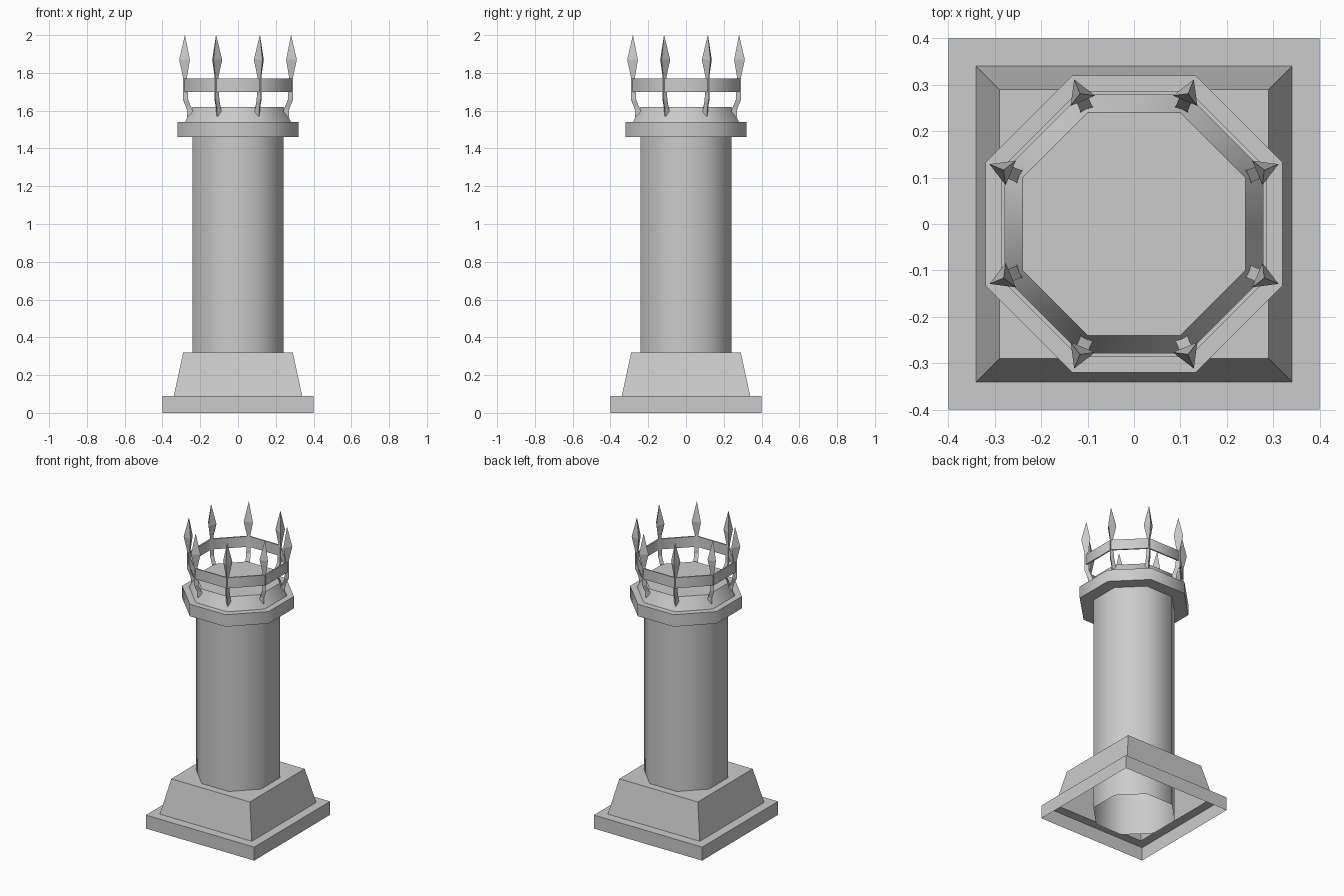
import bpy
import bmesh
from math import cos, sin, pi, radians

cube = bpy.data.objects.get("Cube")
if cube:
    bpy.data.objects.remove(cube, do_unlink=True)

clay = bpy.data.materials.new("pale grey clay")
clay.use_nodes = True
clay.diffuse_color = (0.6, 0.6, 0.6, 1)
clay.node_tree.nodes["Principled BSDF"].inputs["Base Color"].default_value = clay.diffuse_color


def regular_ring(sides, apothem, z):
    """Points of a polygon whose flats face the axes."""
    r = apothem / cos(pi / sides)
    return [(r * cos((2 * i + 1) * pi / sides), r * sin((2 * i + 1) * pi / sides), z)
            for i in range(sides)]


def loft(name, rings, bottom=False, top=False, closed=False, smooth=60):
    """Skin a stack of equal-sized rings, with optional end caps."""
    bm = bmesh.new()
    loops = [[bm.verts.new(p) for p in ring] for ring in rings]
    pairs = list(zip(loops, loops[1:]))
    if closed:
        pairs.append((loops[-1], loops[0]))
    for low, high in pairs:
        n = len(low)
        for i in range(n):
            j = (i + 1) % n
            bm.faces.new((low[i], low[j], high[j], high[i]))
    if bottom:
        bm.faces.new(loops[0][::-1])
    if top:
        bm.faces.new(loops[-1])
    mesh = bpy.data.meshes.new(name)
    bm.to_mesh(mesh)
    bm.free()
    mesh.materials.append(clay)
    obj = bpy.data.objects.new(name, mesh)
    bpy.context.collection.objects.link(obj)
    bpy.ops.object.select_all(action="DESELECT")
    obj.select_set(True)
    bpy.context.view_layer.objects.active = obj
    if smooth:
        bpy.ops.object.shade_smooth_by_angle(angle=radians(smooth))
    return obj


def stack(sides, profile):
    return [regular_ring(sides, a, z) for a, z in profile]


# Hollow square foot with a tapered block on top
loft("square_base", stack(4, [(.40, 0), (.40, .09), (.34, .09), (.29, .32)]), top=True)

# Eight-sided shaft, open at the bottom
loft("shaft", stack(8, [(.24, 0), (.24, 1.47)]))

# Overhanging collar with a sloped crown
loft("collar", stack(8, [(.32, 1.46), (.32, 1.54), (.28, 1.54), (.24, 1.62)]),
     bottom=True, top=True)

# Thin band tying the spikes together
loft("band", stack(8, [(.287, 1.70), (.287, 1.77), (.278, 1.77), (.278, 1.70)]),
     closed=True)

# Three-sided spear spikes: radius from centre, height, thickness
SPIKE = [(.270, 1.57, .021), (.278, 1.61, .016), (.300, 1.66, .016),
         (.303, 1.78, .013), (.304, 1.87, .033), (.304, 2.0, .0005)]
for k in range(8):
    a = (2 * k + 1) * pi / 8
    rings = [[(r * cos(a) + s * cos(a + t * 2 * pi / 3),
               r * sin(a) + s * sin(a + t * 2 * pi / 3), z) for t in range(3)]
             for r, z, s in SPIKE]
    loft(f"spike_{k + 1}", rings, bottom=True, top=True, smooth=0)
